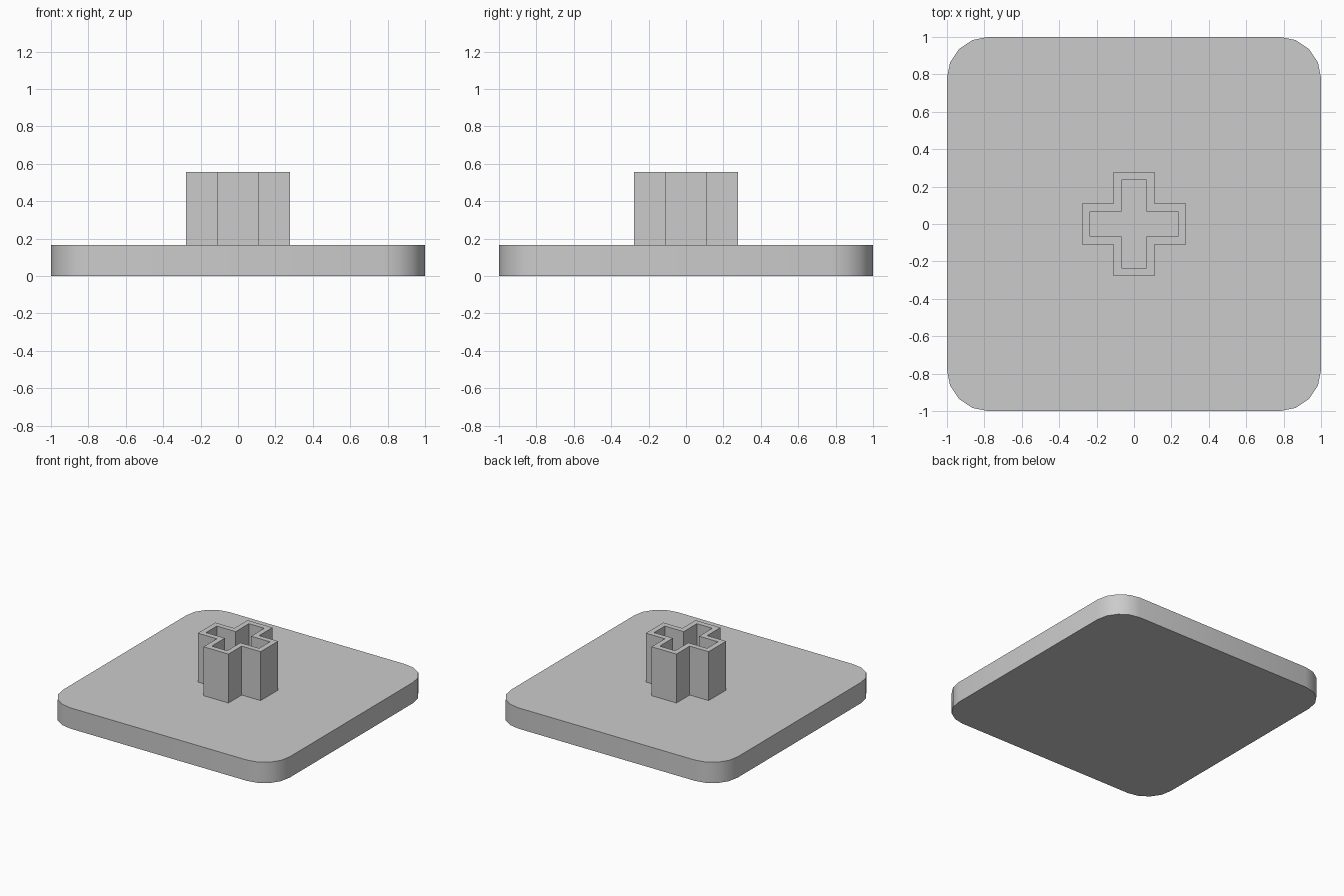
import bpy, bmesh, math

if "Cube" in bpy.data.objects:
    bpy.data.objects.remove(bpy.data.objects["Cube"])

grey = bpy.data.materials.new("plain_grey")
grey.diffuse_color = (0.6, 0.6, 0.6, 1)
grey.use_nodes = True
grey.node_tree.nodes["Principled BSDF"].inputs["Base Color"].default_value = grey.diffuse_color

BASE_TOP, STEM_TOP = 0.166, 0.556


def rounded_square(half, r, steps):
    pts = []
    for q in range(4):
        a0 = q * math.pi / 2
        cx = math.copysign(half - r, math.cos(a0 + math.pi / 4))
        cy = math.copysign(half - r, math.sin(a0 + math.pi / 4))
        for i in range(steps + 1):
            a = a0 + i * math.pi / 2 / steps
            pts.append((cx + r * math.cos(a), cy + r * math.sin(a)))
    return pts


def cross(length, width):
    # One corner of the plus outline, turned four times
    pts = []
    x, y = [length, length, width], [-width, width, width]
    for q in range(4):
        c, s = [(1, 0), (0, 1), (-1, 0), (0, -1)][q]
        pts += [(c * u - s * v, s * u + c * v) for u, v in zip(x[:2], y[:2])]
        pts.append((c * width - s * width, s * width + c * width))
    return pts


def finish(name, bm):
    bmesh.ops.recalc_face_normals(bm, faces=bm.faces)
    mesh = bpy.data.meshes.new(name)
    bm.to_mesh(mesh)
    bm.free()
    mesh.materials.append(grey)
    obj = bpy.data.objects.new(name, mesh)
    bpy.context.collection.objects.link(obj)
    return obj


def ring(bm, pts, z):
    return [bm.verts.new((x, y, z)) for x, y in pts]


def bridge(bm, a, b):
    for i in range(len(a)):
        j = (i + 1) % len(a)
        bm.faces.new((a[i], a[j], b[j], b[i]))


# Base plate with rounded corners
bm = bmesh.new()
outline = rounded_square(1.0, 0.22, 4)
low, high = ring(bm, outline, 0), ring(bm, outline, BASE_TOP)
bridge(bm, low, high)
bm.faces.new(low)
bm.faces.new(high)
plate = finish("base_plate", bm)
bpy.context.view_layer.objects.active = plate
plate.select_set(True)
bpy.ops.object.shade_smooth_by_angle(angle=math.radians(30))

# Hollow cross-shaped socket, open at the top
bm = bmesh.new()
outer, inner = cross(0.277, 0.11), cross(0.234, 0.068)
loops = [ring(bm, outer, BASE_TOP), ring(bm, outer, STEM_TOP),
         ring(bm, inner, STEM_TOP), ring(bm, inner, BASE_TOP)]
for a, b in zip(loops, loops[1:] + loops[:1]):
    bridge(bm, a, b)
finish("cross_socket", bm)
